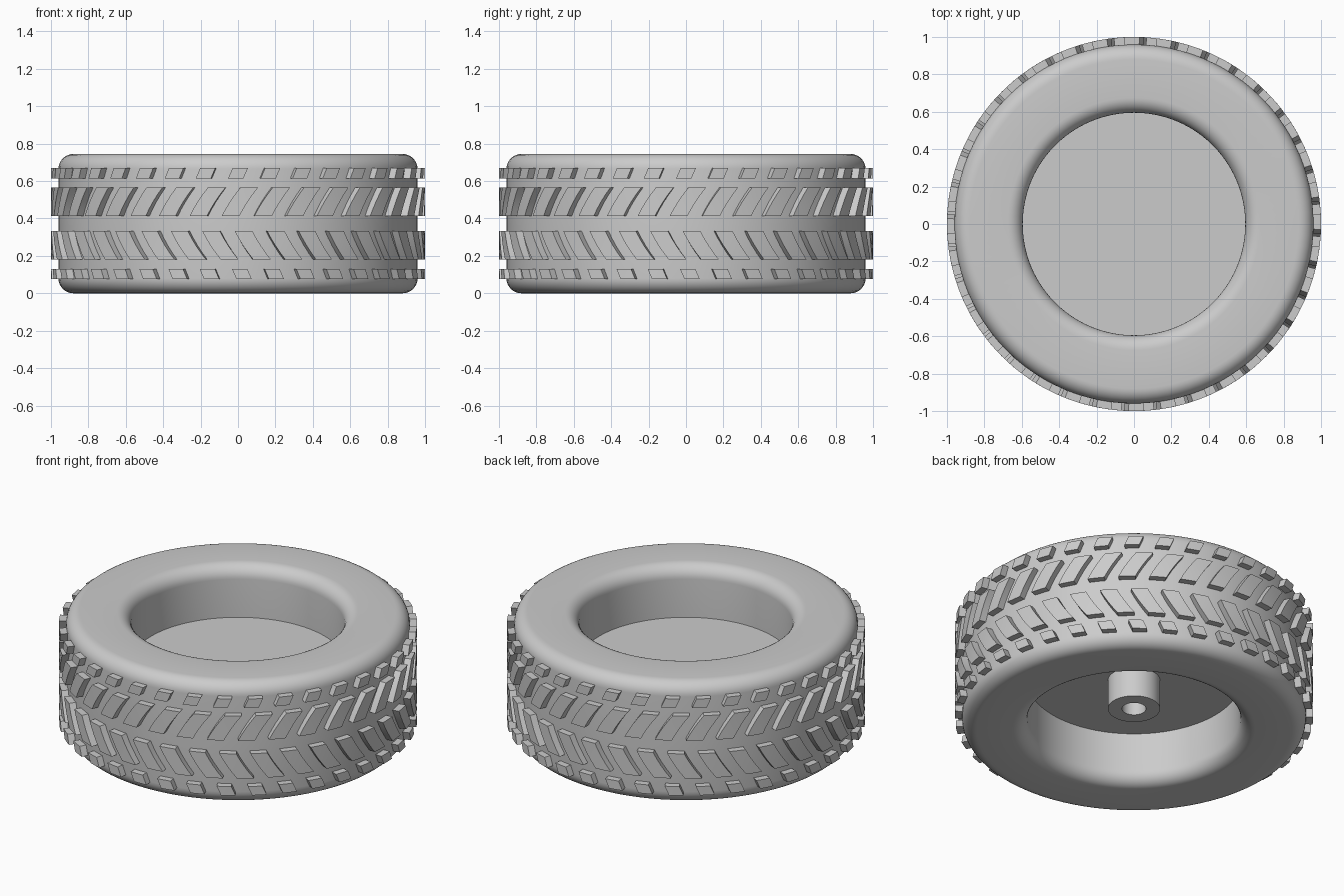
import bpy, bmesh
from math import pi, sin, cos, radians

cube = bpy.data.objects.get("Cube")
if cube:
    bpy.data.objects.remove(cube, do_unlink=True)

rubber = bpy.data.materials.new("grey_rubber")
rubber.use_nodes = True
GREY = (0.6, 0.6, 0.6, 1)
rubber.diffuse_color = GREY
rubber.node_tree.nodes["Principled BSDF"].inputs["Base Color"].default_value = GREY

HEIGHT = 0.745
MID = HEIGHT / 2
COUNT = 36
STEP = 2 * pi / COUNT


def finish(name, bm, angle=35):
    bmesh.ops.remove_doubles(bm, verts=bm.verts, dist=0.0001)
    bmesh.ops.recalc_face_normals(bm, faces=bm.faces)
    mesh = bpy.data.meshes.new(name)
    bm.to_mesh(mesh)
    bm.free()
    mesh.materials.append(rubber)
    obj = bpy.data.objects.new(name, mesh)
    bpy.context.collection.objects.link(obj)
    bpy.ops.object.select_all(action="DESELECT")
    obj.select_set(True)
    bpy.context.view_layer.objects.active = obj
    bpy.ops.object.shade_smooth_by_angle(angle=radians(angle))
    return obj


def lathe(name, profile, closed, segments=96):
    """Spin an (r, z) profile about the z axis."""
    bm = bmesh.new()
    verts = [bm.verts.new((r, 0, z)) for r, z in profile]
    pairs = list(zip(verts, verts[1:]))
    if closed:
        pairs.append((verts[-1], verts[0]))
    edges = [bm.edges.new(p) for p in pairs]
    bmesh.ops.spin(bm, geom=verts + edges, cent=(0, 0, 0), axis=(0, 0, 1),
                   angle=2 * pi, steps=segments)
    return finish(name, bm)


def arc(r, z, radius, start, steps=8):
    """Quarter circle in the (r, z) plane, starting at an angle in degrees."""
    return [(r + radius * cos(radians(start + 90 * i / steps)),
             z + radius * sin(radians(start + 90 * i / steps)))
            for i in range(steps + 1)]


# Tyre carcass with rounded shoulders and bead edges
INNER, OUTER, ROUND = 0.595, 0.96, 0.08
lo, hi = ROUND, HEIGHT - ROUND
lathe("tyre_body",
      arc(OUTER - ROUND, lo, ROUND, -90) + arc(OUTER - ROUND, hi, ROUND, 0)
      + arc(INNER + ROUND, hi, ROUND, 90) + arc(INNER + ROUND, lo, ROUND, 180),
      closed=True)

# Wheel disc with a bored boss underneath
lathe("wheel_disc_and_boss",
      [(0, 0.43), (0.6, 0.43), (0.6, 0.315), (0.146, 0.315), (0.146, 0.133),
       (0.067, 0.133), (0.067, 0.36), (0, 0.36)], closed=False)


def tread_row(name, z_near, z_far, width, lean, bow, phase, side):
    """Ring of slanted blocks; z distances are measured from mid height."""
    rows, cols = 4, 2
    bm = bmesh.new()
    for n in range(COUNT):
        grid = {}
        for i in range(rows + 1):
            t = i / rows
            z = MID + side * (z_near + (z_far - z_near) * t)
            centre = -pi / 2 + n * STEP + phase + lean * (t - 0.5) + bow * 4 * t * (1 - t)
            for j in range(cols + 1):
                a = centre + width * (j / cols - 0.5)
                for k, r in enumerate((0.93, 1.0)):
                    grid[i, j, k] = bm.verts.new((r * cos(a), r * sin(a), z))
        # Outer and inner skins
        for i in range(rows):
            for j in range(cols):
                for k in (0, 1):
                    bm.faces.new([grid[i, j, k], grid[i + 1, j, k],
                                  grid[i + 1, j + 1, k], grid[i, j + 1, k]])
            # Slanted flanks
            for j in (0, cols):
                bm.faces.new([grid[i, j, 0], grid[i + 1, j, 0],
                              grid[i + 1, j, 1], grid[i, j, 1]])
        # Ends
        for i in (0, rows):
            for j in range(cols):
                bm.faces.new([grid[i, j, 0], grid[i, j + 1, 0],
                              grid[i, j + 1, 1], grid[i, j, 1]])
    return finish(name, bm)


# Chevron tread: long blocks near the middle, short blocks at the shoulders
for label, side, shift in (("upper", 1, 0.0), ("lower", -1, 0.07)):
    tread_row(label + "_chevron_blocks", 0.04, 0.193, 0.095, 0.1, -0.006,
              0.01 + shift, side)
    tread_row(label + "_shoulder_blocks", 0.242, 0.297, 0.082, 0.024, 0,
              shift * 0.3, side)
